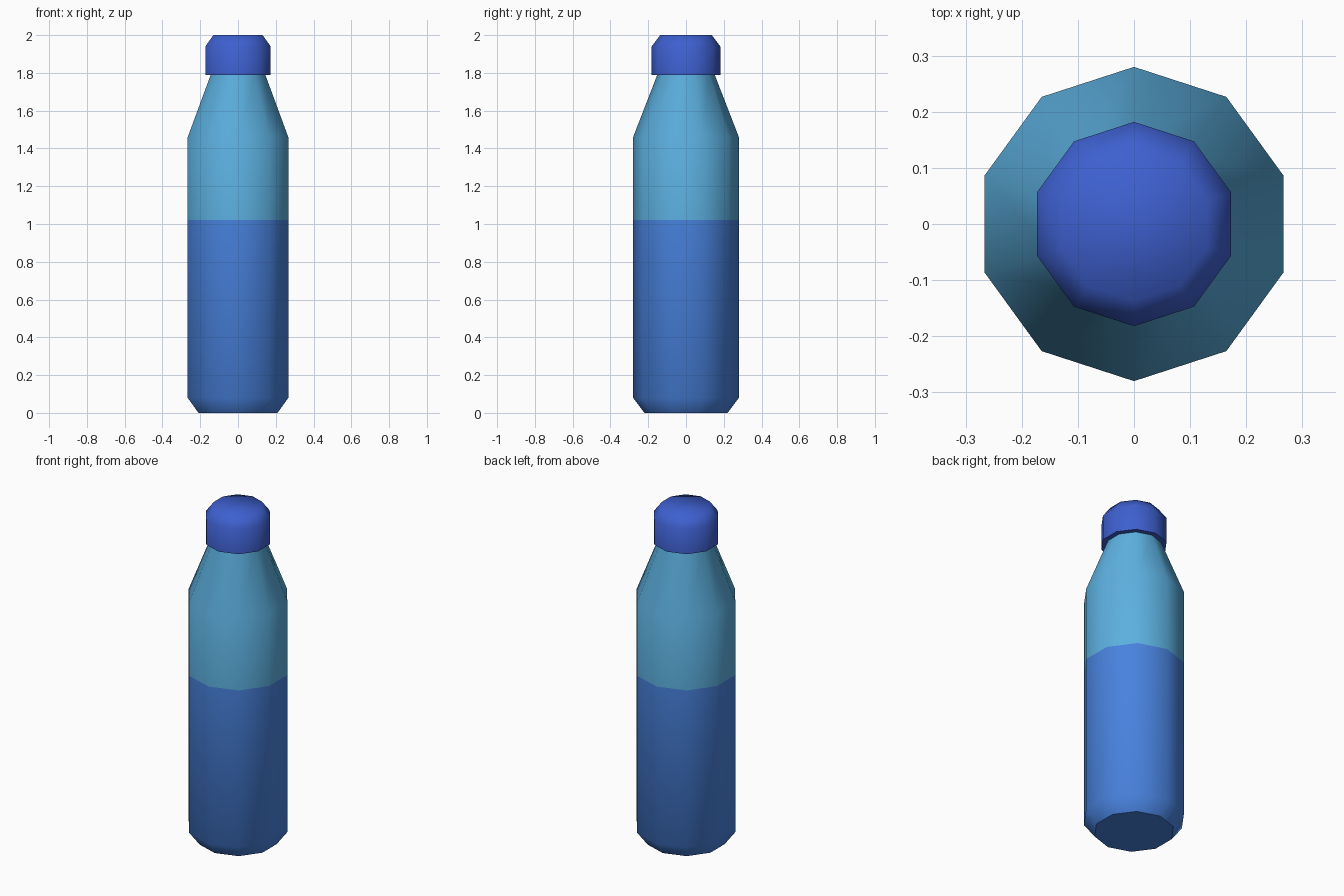
import bpy, bmesh, math

if "Cube" in bpy.data.objects:
    bpy.data.objects.remove(bpy.data.objects["Cube"])

SIDES = 10


def material(name, rgb):
    m = bpy.data.materials.new(name)
    m.diffuse_color = (*rgb, 1)
    m.use_nodes = True
    m.node_tree.nodes["Principled BSDF"].inputs["Base Color"].default_value = m.diffuse_color
    return m


def lathe(name, profile, mats, smooth_angle, split=None):
    """Revolve (radius, z) rings with a corner facing front; cap both ends."""
    bm = bmesh.new()
    rings = []
    for r, z in profile:
        angles = [math.pi / 2 + math.tau * i / SIDES for i in range(SIDES)]
        rings.append([bm.verts.new((r * math.cos(a), r * math.sin(a), z)) for a in angles])
    for lo, hi in zip(rings, rings[1:]):
        for i in range(SIDES):
            j = (i + 1) % SIDES
            bm.faces.new((lo[i], lo[j], hi[j], hi[i]))
    bm.faces.new(rings[0][::-1])
    bm.faces.new(rings[-1])
    # second material above the split height
    if split is not None:
        for f in bm.faces:
            f.material_index = int(f.calc_center_median().z > split)
    mesh = bpy.data.meshes.new(name)
    bm.to_mesh(mesh)
    bm.free()
    for m in mats:
        mesh.materials.append(m)
    obj = bpy.data.objects.new(name, mesh)
    bpy.context.collection.objects.link(obj)
    bpy.ops.object.select_all(action='DESELECT')
    obj.select_set(True)
    bpy.context.view_layer.objects.active = obj
    bpy.ops.object.shade_smooth_by_angle(angle=math.radians(smooth_angle))
    return obj


mid_blue = material("mid_blue", (0.065, 0.223, 0.73))
light_blue = material("light_blue", (0.107, 0.434, 0.745))
cap_blue = material("cap_blue", (0.048, 0.117, 0.63))

# Bottle: chamfered base, straight wall, sloping shoulder, neck inside the cap
lathe("bottle_body",
      [(0.22, 0), (0.28, 0.08), (0.28, 1.02), (0.28, 1.46), (0.152, 1.79), (0.152, 1.82)],
      [mid_blue, light_blue], 45, split=1.02)

# Screw cap with chamfered top
lathe("cap", [(0.182, 1.79), (0.182, 1.94), (0.137, 2.0)], [cap_blue], 65)
